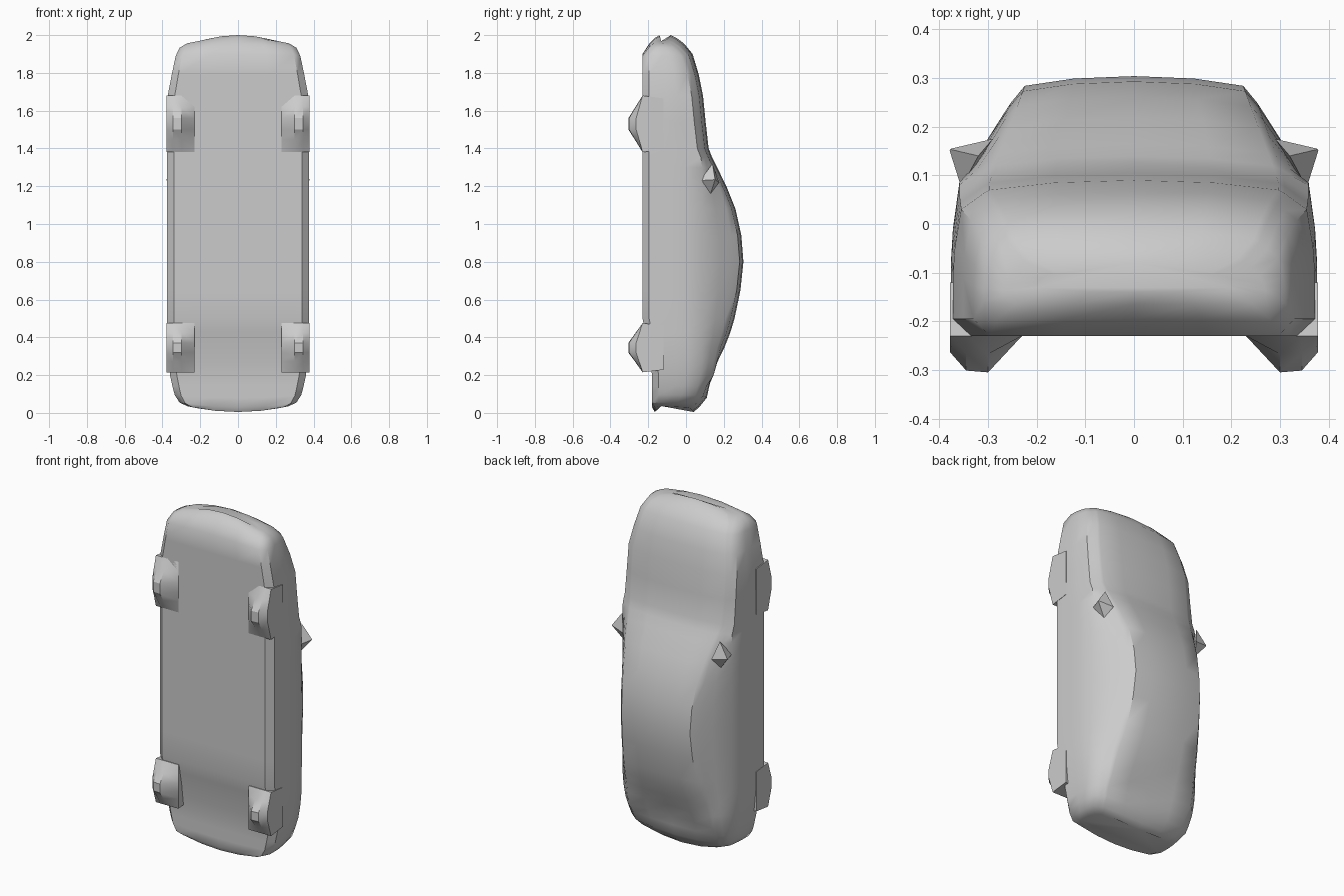
import bpy, bmesh, math

if "Cube" in bpy.data.objects:
    bpy.data.objects.remove(bpy.data.objects["Cube"])

paint = bpy.data.materials.new("body grey")
paint.diffuse_color = (0.6, 0.6, 0.6, 1)
paint.use_nodes = True
paint.node_tree.nodes["Principled BSDF"].inputs["Base Color"].default_value = paint.diffuse_color


def make(name, rings, angle, mirror=False):
    """Bridge closed rings of points and cap both ends."""
    bm = bmesh.new()
    loops = [[bm.verts.new(p) for p in r] for r in rings]
    n = len(loops[0])
    for a, b in zip(loops, loops[1:]):
        for i in range(n):
            j = (i + 1) % n
            bm.faces.new((a[i], a[j], b[j], b[i]))
    bm.faces.new(loops[0])
    bm.faces.new(loops[-1])
    bmesh.ops.remove_doubles(bm, verts=bm.verts, dist=0.0005)
    bmesh.ops.recalc_face_normals(bm, faces=bm.faces)
    me = bpy.data.meshes.new(name)
    bm.to_mesh(me)
    bm.free()
    ob = bpy.data.objects.new(name, me)
    bpy.context.collection.objects.link(ob)
    me.materials.append(paint)
    if mirror:
        ob.modifiers.new("mirror", 'MIRROR')
    bpy.ops.object.select_all(action='DESELECT')
    bpy.context.view_layer.objects.active = ob
    ob.select_set(True)
    bpy.ops.object.shade_smooth_by_angle(angle=math.radians(angle))


# Body profile from tail to nose: z, floor y, top y, half width
profile = [
    (0.005, -0.165, 0.04, 0.27), (0.03, -0.18, 0.07, 0.31),
    (0.08, -0.18, 0.11, 0.335), (0.2, -0.18, 0.135, 0.36),
    (0.35, -0.2, 0.205, 0.374), (0.5, -0.23, 0.257, 0.376),
    (0.8, -0.23, 0.304, 0.376), (1.08, -0.23, 0.262, 0.376),
    (1.3, -0.23, 0.165, 0.376), (1.4, -0.23, 0.12, 0.376),
    (1.68, -0.23, 0.09, 0.372), (1.9, -0.23, 0.035, 0.33),
    (1.955, -0.195, -0.01, 0.31), (1.985, -0.165, -0.05, 0.27),
    (2.0, -0.14, -0.08, 0.2),
]


def slope(i, k):
    a, b = profile[max(i - 1, 0)], profile[min(i + 1, len(profile) - 1)]
    return (b[k] - a[k]) / (b[0] - a[0])


# Smooth the long spans of the roof and bonnet lines with one extra station each
stations = [profile[0]]
for i in range(1, len(profile)):
    p, q = profile[i - 1], profile[i]
    h = q[0] - p[0]
    if h > 0.09:
        mid = [(p[k] + q[k]) / 2 for k in range(4)]
        mid[2] += h * (slope(i - 1, 2) - slope(i, 2)) / 8
        stations.append(mid)
    stations.append(q)


def section(z, floor, top, w):
    """Cross-section: flat floor, upright sides, tapering cabin, crowned top."""
    belt = max(min(0.085, top - 0.06), (floor + top) / 2)
    edge = top - 0.02 + 0.035 * math.exp(-((z - 0.22) / 0.06) ** 2)
    wt = (0.3 - max(0, top - 0.1) * 0.37) * w / 0.376
    wb = w * 0.955
    bow = 0.032 * max(0, 1 - min(z, 2 - z) / 0.15)
    half = [(0, floor), (w * 0.45, floor), (w * 0.9, floor),
            (w, floor + min(0.035, (belt - floor) * 0.3)),
            (w, (floor + belt) / 2), (w * 0.99, belt * 0.7 + floor * 0.3), (wb, belt)]
    half += [(wt + (wb - wt) * s, belt + (edge - belt) * t)
             for s, t in ((0.55, 0.47), (0.22, 0.82), (0, 1))]
    half += [(wt * 0.55, top * 0.75 + edge * 0.25), (0, top)]
    full = half + [(-x, y) for x, y in half[-2:0:-1]]
    sign = 1 if z < 1 else -1
    return [(x, y, z + sign * bow * (x / w) ** 2) for x, y in full]


make("car_body", [section(*s) for s in stations], 40)


# Wheels: faceted discs sunk in the arches, with the inner side sloping in
def wheel(name, zc, length):
    rings = []
    for x, k in ((0.23, 0.0), (0.30, 1.0), (0.345, 0.95), (0.378, 0.45)):
        outline = [(-1, 0), (-0.55, 0.55), (-0.2, 1), (0.2, 1), (0.6, 0.5), (1, 0)]
        r = [(x, -0.23 - 0.075 * k * h, zc + t * length) for t, h in outline]
        r += [(x, -0.12, zc + length * s) for s in (0.9, -0.9)]
        rings.append(r)
    make(name, rings, 25, True)


wheel("rear_wheels", 0.345, 0.13)
wheel("front_wheels", 1.53, 0.15)

# Wing mirrors: pointed stubs beside the windscreen
base = [(0.355, 0.075, 1.23), (0.32, 0.13, 1.16), (0.29, 0.175, 1.22), (0.32, 0.14, 1.32)]
tip = [(0.38 + (x - 0.38) * 0.04, 0.154 + (y - 0.154) * 0.04, 1.235 + (z - 1.235) * 0.04)
       for x, y, z in base]
make("wing_mirrors", [base, tip], 20, True)
